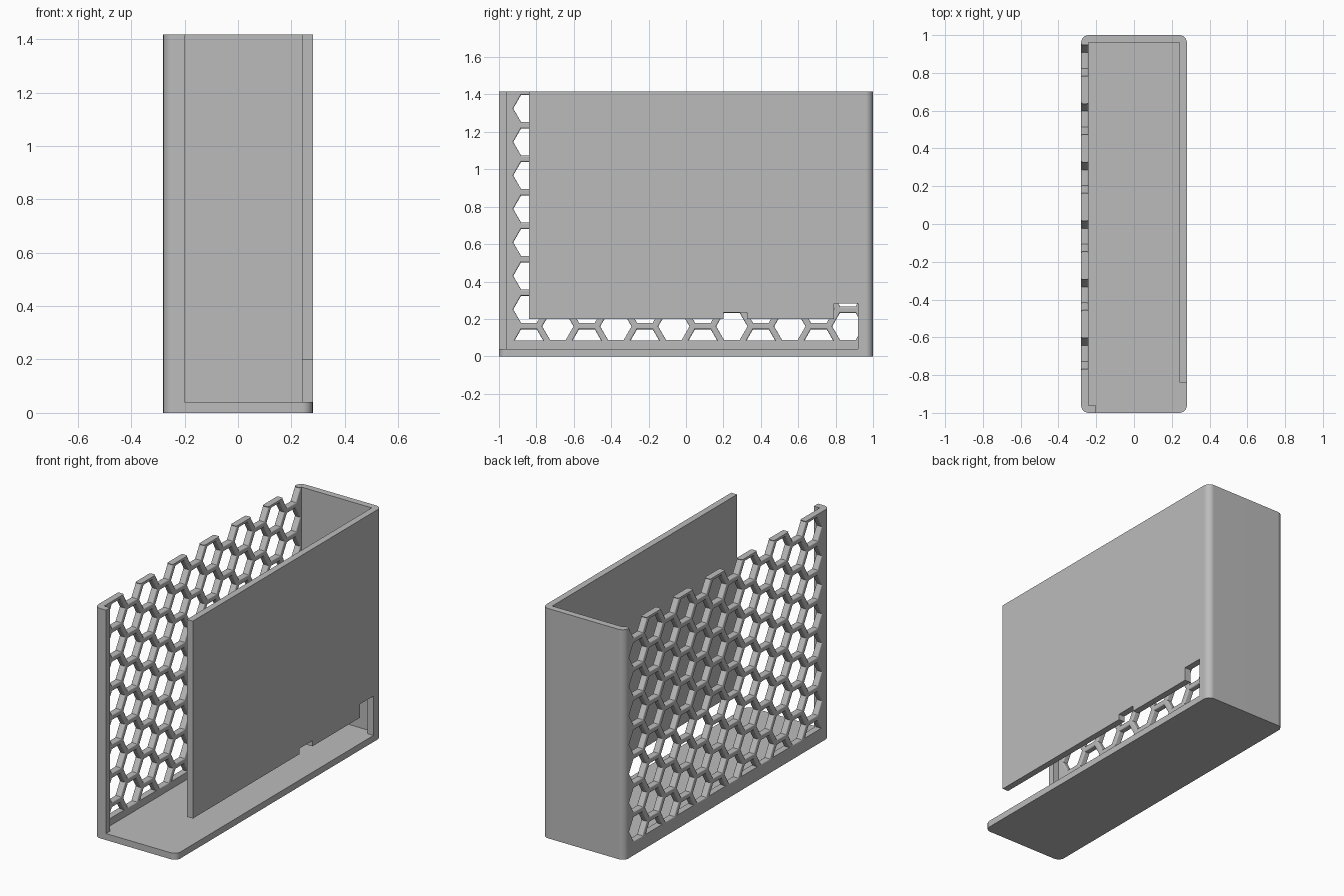
import bpy, bmesh, math
from mathutils import Matrix, Vector

cube = bpy.data.objects.get("Cube")
if cube:
    bpy.data.objects.remove(cube, do_unlink=True)

# Main sizes
HX, HY, H = 0.28, 1.0, 1.417     # half width, half depth, height
T = 0.04                         # wall thickness
PITCH, HOLE, FLARE = 0.179, 0.145, 0.162   # honeycomb spacing, hole across flats

grey = bpy.data.materials.new("light_grey")
grey.use_nodes = True
colour = (0.5, 0.5, 0.5, 1)
grey.diffuse_color = colour
grey.node_tree.nodes["Principled BSDF"].inputs["Base Color"].default_value = colour


def make_object(name, bm):
    bmesh.ops.recalc_face_normals(bm, faces=bm.faces)
    mesh = bpy.data.meshes.new(name)
    bm.to_mesh(mesh)
    bm.free()
    mesh.materials.append(grey)
    obj = bpy.data.objects.new(name, mesh)
    bpy.context.collection.objects.link(obj)
    return obj


def cut(target, cutter):
    """Subtract the cutter, then discard it."""
    cutter.hide_render = True
    mod = target.modifiers.new("cut", 'BOOLEAN')
    mod.operation, mod.solver, mod.object = 'DIFFERENCE', 'EXACT', cutter
    bpy.context.view_layer.objects.active = target
    bpy.ops.object.modifier_apply(modifier=mod.name)
    bpy.data.objects.remove(cutter, do_unlink=True)


def cut_box(target, x, y, z):
    bm = bmesh.new()
    size = [b - a for a, b in (x, y, z)]
    mid = [(a + b) / 2 for a, b in (x, y, z)]
    bmesh.ops.create_cube(bm, size=1, matrix=Matrix.Translation(mid) @ Matrix.Diagonal((*size, 1)))
    cut(target, make_object("box_cutter", bm))


def add_hexagon_plug(bm, y, z, floor):
    """Hexagonal plug across the wall, flared in an arc towards both faces."""
    plug = bmesh.new()
    steps = 4
    fillet = (FLARE - HOLE) / 2
    half = [(T / 2 - fillet + fillet * math.sin(a), HOLE / 2 + fillet * (1 - math.cos(a)))
            for a in (i * math.pi / 2 / steps for i in range(steps + 1))]
    half.append((T / 2 + 0.01, FLARE / 2))
    profile = [(-x, r) for x, r in reversed(half)] + half
    rings = []
    for dx, flat in profile:
        radius = flat / math.cos(math.pi / 6)
        rings.append([plug.verts.new((-HX + T / 2 + dx,
                                      y + radius * math.cos(i * math.pi / 3),
                                      z + radius * math.sin(i * math.pi / 3))) for i in range(6)])
    for a, b in zip(rings, rings[1:]):
        for i in range(6):
            j = (i + 1) % 6
            plug.faces.new((a[i], a[j], b[j], b[i]))
    plug.faces.new(rings[0])
    plug.faces.new(rings[-1])
    # Trim plugs that dip into the bottom border
    if z - FLARE / 2 < floor - 0.02:
        res = bmesh.ops.bisect_plane(plug, geom=plug.verts[:] + plug.edges[:] + plug.faces[:],
                                     plane_co=(0, 0, floor), plane_no=(0, 0, 1), clear_inner=True)
        edges = [e for e in res["geom_cut"] if isinstance(e, bmesh.types.BMEdge)]
        bmesh.ops.contextual_create(plug, geom=edges)
    bmesh.ops.recalc_face_normals(plug, faces=plug.faces)
    temp = bpy.data.meshes.new("plug")
    plug.to_mesh(temp)
    plug.free()
    bm.from_mesh(temp)
    bpy.data.meshes.remove(temp)


# Solid block with rounded upright corners
bm = bmesh.new()
outline = []
for n, (sx, sy) in enumerate(((1, 1), (-1, 1), (-1, -1), (1, -1))):
    for i in range(7):
        a = n * math.pi / 2 + i * math.pi / 12
        outline.append(bm.verts.new((sx * (HX - T) + T * math.cos(a), sy * (HY - T) + T * math.sin(a), 0)))
base = bm.faces.new(outline)
top = bmesh.ops.extrude_face_region(bm, geom=[base])["geom"]
bmesh.ops.translate(bm, vec=Vector((0, 0, H)), verts=[v for v in top if isinstance(v, bmesh.types.BMVert)])
case = make_object("open_case", bm)

# Cavity, open front and the cut-away side panel
OVER = H + 0.2
cut_box(case, (-HX + T, HX - T), (-HY + T, HY - T), (T, OVER))
cut_box(case, (-0.2, HX + 0.1), (-HY - 0.1, -0.84), (T, OVER))
cut_box(case, (0.2, HX + 0.1), (-0.9, 0.92), (T, 0.2))
cut_box(case, (0.2, HX + 0.1), (0.2, 0.325), (0.15, 0.235))
cut_box(case, (0.2, HX + 0.1), (0.79, 0.92), (0.15, 0.283))

# Honeycomb holes in the other side panel
bm = bmesh.new()
for col in range(12):
    start = 0.072 if col % 2 == 0 else 0.16
    for row in range(8):
        z = start + row * PITCH
        if z < H + 0.01:
            add_hexagon_plug(bm, -0.84 + col * PITCH * math.cos(math.pi / 6), z, 0.085)
cut(case, make_object("honeycomb_cutter", bm))

# Smooth rounded edges, keep panels flat
bpy.ops.object.select_all(action='DESELECT')
case.select_set(True)
bpy.context.view_layer.objects.active = case
bpy.ops.object.shade_smooth_by_angle(angle=math.radians(30))
weighted = case.modifiers.new("flat_panels", 'WEIGHTED_NORMAL')
weighted.keep_sharp = True
